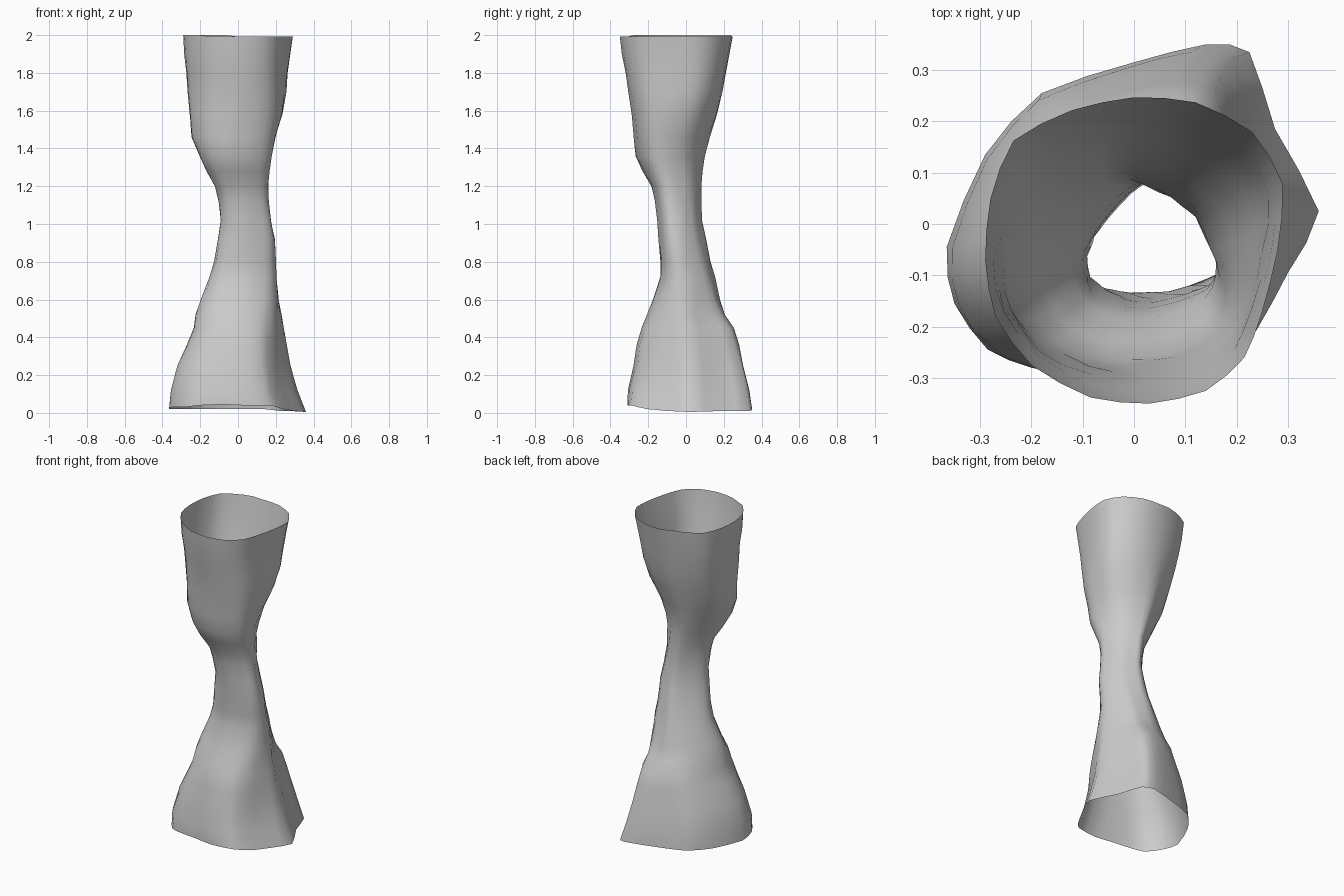
import bpy, bmesh, random
from mathutils import Vector

random.seed(4)

# Cross-section shapes, 16 points each, clockwise from the back (+y)
TOP = [(0, .25), (.12, .24), (.23, .182), (.29, .08), (.28, -.05), (.25, -.17),
       (.215, -.26), (.14, -.325), (.03, -.35), (-.085, -.338), (-.20, -.275),
       (-.27, -.18), (-.29, -.07), (-.28, .05), (-.235, .165), (-.12, .225)]
NECK = [(.035, .09), (.075, .073), (.118, .048), (.15, .012), (.172, -.035), (.18, -.075),
        (.158, -.115), (.10, -.138), (.04, -.15), (-.01, -.147), (-.055, -.132),
        (-.083, -.10), (-.09, -.06), (-.075, -.02), (-.045, .02), (-.005, .063)]
BASE = [(0, .32), (.14, .355), (.225, .34), (.275, .19), (.36, .03), (.30, -.09),
        (.24, -.20), (.17, -.285), (.03, -.305), (-.09, -.295), (-.20, -.275),
        (-.285, -.24), (-.35, -.15), (-.365, -.04), (-.29, .14), (-.18, .26)]

# Extents at each height: z, x min, x max, y min, y max
ROWS = [(.02, -.365, .36, -.31, .35), (.12, -.355, .315, -.305, .335),
        (.25, -.32, .28, -.275, .305), (.36, -.27, .26, -.26, .28),
        (.45, -.235, .24, -.235, .255), (.52, -.225, .228, -.205, .205),
        (.60, -.195, .217, -.175, .18), (.72, -.15, .205, -.135, .152),
        (.80, -.125, .20, -.135, .13), (.92, -.105, .195, -.145, .105),
        (1.02, -.09, .177, -.15, .085), (1.12, -.10, .162, -.165, .082),
        (1.20, -.12, .16, -.185, .082), (1.28, -.165, .165, -.23, .087),
        (1.36, -.205, .18, -.265, .10), (1.46, -.245, .20, -.275, .125),
        (1.58, -.258, .235, -.288, .165), (1.70, -.265, .255, -.305, .195),
        (1.80, -.273, .265, -.322, .212), (1.90, -.285, .277, -.34, .23),
        (1.995, -.29, .29, -.35, .247)]

# Uneven lower lip
LIP = [.0, .0, -.01, -.01, -.015, -.01, .0, .02, .02, .025, .02, .01, .01, .0, .0, .0]


def smooth(a, b, v):
    t = min(max((v - a) / (b - a), 0), 1)
    return t * t * (3 - 2 * t)


def halved(shape):
    """Insert a slightly rounded midpoint between neighbours of a closed loop."""
    n, out = len(shape), []
    for i in range(n):
        p, q, r, s = (Vector(shape[(i + k) % n]) for k in (-1, 0, 1, 2))
        out += [q, (q + r) * .5 + (q + r - p - s) * .04]
    return out


def normalised(shape):
    xs, ys = zip(*shape)
    return [Vector(((x - min(xs)) / (max(xs) - min(xs)),
                    (y - min(ys)) / (max(ys) - min(ys)))) for x, y in shape]


top, neck, base = (normalised(halved(s)) for s in (TOP, NECK, BASE))
N = len(top)

# Tube lofted through the rows, open at both ends
bm = bmesh.new()
rings = []
for z, x0, x1, y0, y1 in ROWS:
    wt, wb = smooth(1.1, 1.88, z), 1 - smooth(.15, .95, z)
    blend = [tuple(t * wt + b * wb + n * (1 - wt - wb)) for t, n, b in zip(top, neck, base)]
    ring = []
    amount = .003 if .1 < z < 1.9 else 0
    for i, p in enumerate(normalised(blend)):
        j = random.uniform(-amount, amount)
        dz = (LIP[i // 2] + LIP[(i + 1) // 2 % 16]) / 2 * (1 - smooth(.02, .1, z))
        if z > 1.95:
            dz = .005 if i > 19 else -.003
        ring.append(bm.verts.new((x0 + p.x * (x1 - x0) + j, y0 + p.y * (y1 - y0) + j, z + dz)))
    rings.append(ring)
for a, b in zip(rings, rings[1:]):
    for i in range(N):
        k = (i + 1) % N
        bm.faces.new((a[k], a[i], b[i], b[k]))
mesh = bpy.data.meshes.new("hourglass_shell")
bm.to_mesh(mesh)
bm.free()
shell = bpy.data.objects.new("hourglass_shell", mesh)
bpy.context.collection.objects.link(shell)
for f in mesh.polygons:
    f.use_smooth = True
